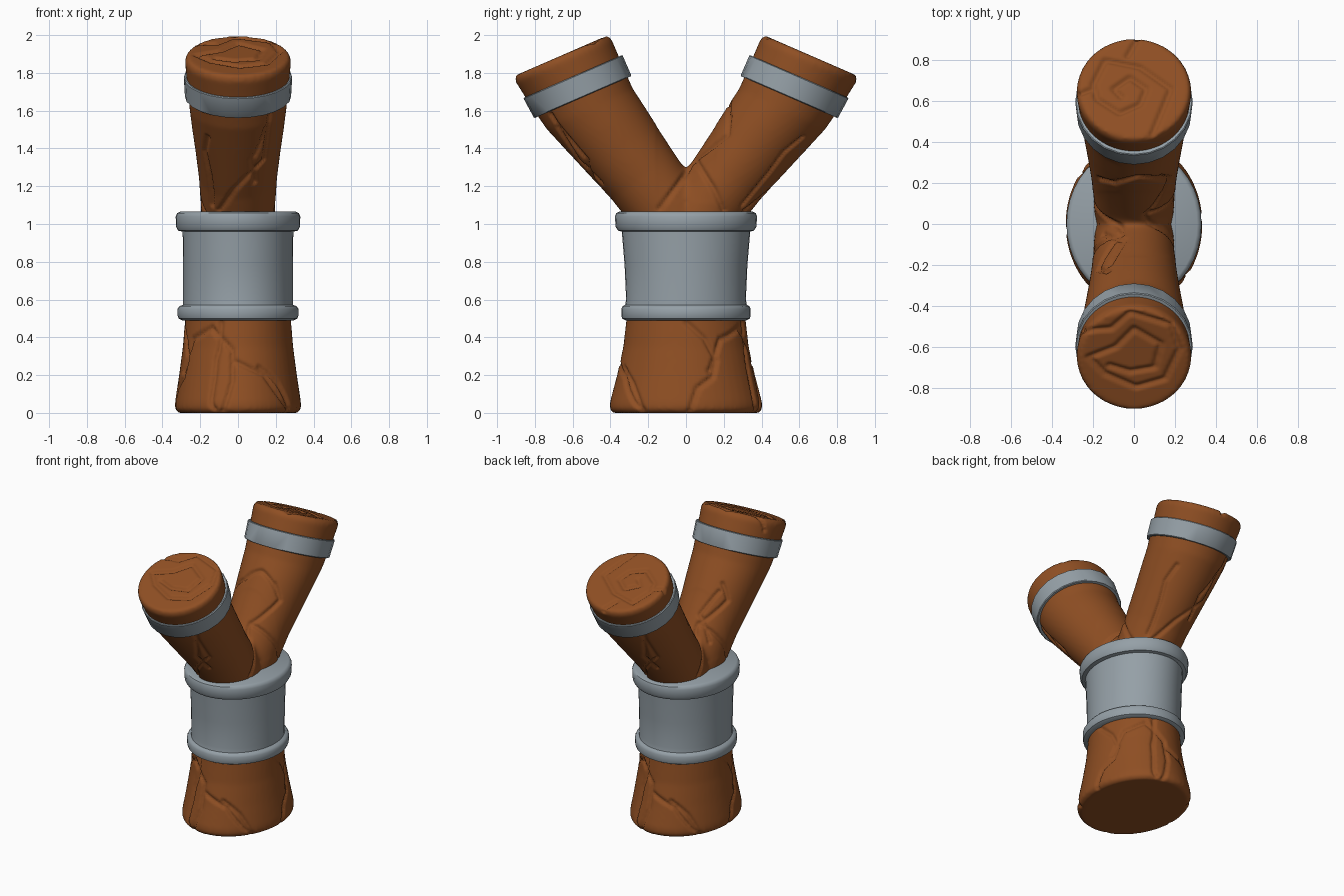
import bpy, bmesh, math
from mathutils import Vector
from mathutils.bvhtree import BVHTree
from mathutils.kdtree import KDTree

if "Cube" in bpy.data.objects:
    bpy.data.objects.remove(bpy.data.objects["Cube"])


def material(name, rgb):
    m = bpy.data.materials.new(name)
    m.diffuse_color = (*rgb, 1)
    m.use_nodes = True
    m.node_tree.nodes["Principled BSDF"].inputs["Base Color"].default_value = m.diffuse_color
    return m


WOOD = material("brown wood", (0.275, 0.078, 0.017))
METAL = material("grey metal", (0.30, 0.35, 0.385))


def loft(bm, rings, sides, side=1):
    """Skin elliptical rings (y, z, tilt, x radius, in-plane radius)."""
    loops = []
    for y, z, t, rx, rb in rings:
        loop = []
        for i in range(sides):
            a = 2 * math.pi * i / sides
            u = rb * math.sin(a)
            loop.append(bm.verts.new((rx * math.cos(a), side * (y + u * math.cos(t)), z - u * math.sin(t))))
        loops.append(loop)
    for a, b in zip(loops, loops[1:]):
        for i in range(sides):
            j = (i + 1) % sides
            bm.faces.new((a[i], a[j], b[j], b[i]))
    bm.faces.new(loops[0])
    bm.faces.new(loops[-1])
    bmesh.ops.recalc_face_normals(bm, faces=bm.faces)


def make(name, bm, mat):
    me = bpy.data.meshes.new(name)
    bm.to_mesh(me)
    bm.free()
    ob = bpy.data.objects.new(name, me)
    bpy.context.collection.objects.link(ob)
    me.materials.append(mat)
    return ob


# Wooden fork: trunk and two branches fused into one skin
bm = bmesh.new()
trunk = [(0.0, .315, .385), (.02, .335, .405), (.06, .333, .402), (.2, .312, .365),
         (.35, .292, .332), (.5, .28, .315), (1.0, .275, .315)]
loft(bm, [(0, z, 0, rx, ry) for z, rx, ry in trunk], 48)
branch = [(.02, .93, .3, .19, .25), (.115, 1.1, .62, .197, .20), (.225, 1.25, .61, .207, .207),
          (.335, 1.39, .6, .225, .222), (.43, 1.51, .51, .243, .238), (.51, 1.61, .44, .256, .252),
          (.575, 1.725, .41, .268, .265), (.648, 1.865, .41, .281, .278), (.66, 1.892, .41, .268, .265)]
for s in (1, -1):
    loft(bm, branch, 48, s)
wood = make("wooden_fork", bm, WOOD)
mod = wood.modifiers.new("fuse", 'REMESH')
mod.mode = 'VOXEL'
mod.voxel_size = 0.012
dg = bpy.context.evaluated_depsgraph_get()
bm = bmesh.new()
bm.from_mesh(wood.evaluated_get(dg).to_mesh())
wood.modifiers.clear()
for _ in range(4):
    bmesh.ops.smooth_vert(bm, verts=bm.verts, factor=0.5, use_axis_x=True, use_axis_y=True, use_axis_z=True)
crotch = [v for v in bm.verts if abs(v.co.y) < .16 and v.co.z > 1.12]
for _ in range(30):
    bmesh.ops.smooth_vert(bm, verts=crotch, factor=0.5, use_axis_x=True, use_axis_y=True, use_axis_z=True)

# Carved cracks, drawn as paths on the side, front and top
side_paths = [
    [(.23, 1.57), (.22, 1.47), (.05, 1.34), (-.05, 1.2), (-.14, 1.08)],
    [(.05, 1.34), (.15, 1.18), (.2, 1.07)],
    [(.62, 1.46), (.52, 1.38), (.44, 1.27), (.3, 1.1)],
    [(-.68, 1.51), (-.57, 1.34), (-.45, 1.22)],
    [(0, .48), (.1, .39), (.16, .28), (.14, .19), (.06, .13), (.02, .01)],
    [(.3, .48), (.32, .28), (.37, .02)],
    [(-.33, .24), (-.28, .15), (-.23, .01)]]
front_paths = [
    [(-.29, .22), (-.24, .39), (-.14, .45), (-.03, .33), (-.03, .17), (-.08, .01)],
    [(-.03, .28), (.14, .2), (.27, .02)],
    [(.17, 1.58), (.14, 1.34), (-.02, 1.18), (-.1, 1.07)]]
top_paths = [
    [(.09, .44), (.15, .585), (.18, .66), (.03, .765), (-.14, .8), (-.2, .68), (-.18, .61), (-.07, .54),
     (.03, .585), (.06, .66), (-.02, .715), (-.1, .66), (-.06, .62)],
    [(.02, .91), (-.03, .82)], [(-.28, .63), (-.2, .66)],
    [(-.25, -.52), (-.11, -.51), (-.02, -.43), (.18, -.49), (.22, -.61), (.15, -.755), (.01, -.795),
     (-.14, -.73), (-.22, -.65), (-.09, -.6), (0, -.51), (.13, -.585), (.1, -.7), (-.02, -.72), (-.12, -.69)],
    [(-.17, .22), (-.1, .2), (.02, .23), (.16, .22)],
    [(-.15, -.05), (-.05, -.08), (-.12, -.2)]]

views = []
for s in (1, -1):
    views += [(p, lambda a, b, s=s: Vector((3 * s, a * s, b)), Vector((-s, 0, 0))) for p in side_paths]
    views += [(p, lambda a, b, s=s: Vector((a * s, -3 * s, b)), Vector((0, s, 0))) for p in front_paths]
views += [(p, lambda a, b: Vector((a, b, 4)), Vector((0, 0, -1))) for p in top_paths]

bm.normal_update()
tree = BVHTree.FromBMesh(bm)
hits = []
for path, start, ray in views:
    for (a0, b0), (a1, b1) in zip(path, path[1:]):
        n = max(2, int(math.hypot(a1 - a0, b1 - b0) / .005))
        for i in range(n + 1):
            f = i / n
            p = tree.ray_cast(start(a0 + (a1 - a0) * f, b0 + (b1 - b0) * f), ray)[0]
            if p:
                hits.append(p)
kd = KDTree(len(hits))
for i, p in enumerate(hits):
    kd.insert(p, i)
kd.balance()
WIDTH, DEPTH = .02, .017
moves = []
for v in bm.verts:
    d = kd.find(v.co)[2]
    if d < WIDTH:
        moves.append((v, v.normal * DEPTH * (1 - d / WIDTH)))
for v, m in moves:
    v.co -= m
bm.to_mesh(wood.data)
bm.free()
wood.data.shade_smooth()

# Metal sleeve with a raised ring at each end
sleeve = [(.49, .295, .32), (.50, .315, .338), (.515, .32, .342), (.55, .32, .342), (.565, .31, .335),
          (.572, .29, .322), (.60, .29, .317), (.78, .29, .325), (.96, .293, .34), (.965, .318, .36),
          (.985, .328, .373), (1.04, .33, .376), (1.057, .322, .37), (1.065, .308, .355)]
bm = bmesh.new()
loft(bm, [(0, z, 0, rx, ry) for z, rx, ry in sleeve], 40)
metal = [make("metal_sleeve", bm, METAL)]

# Metal band around each branch
for s, name in ((1, "back_band"), (-1, "front_band")):
    bm = bmesh.new()
    loft(bm, [(.546, 1.672, .41, .276, .277), (.548, 1.676, .41, .281, .281),
              (.597, 1.777, .41, .287, .286), (.599, 1.781, .41, .282, .282)], 24, s)
    metal.append(make(name, bm, METAL))

bpy.ops.object.select_all(action='DESELECT')
for ob in metal:
    ob.select_set(True)
bpy.context.view_layer.objects.active = metal[0]
bpy.ops.object.shade_smooth_by_angle(angle=math.radians(40))
